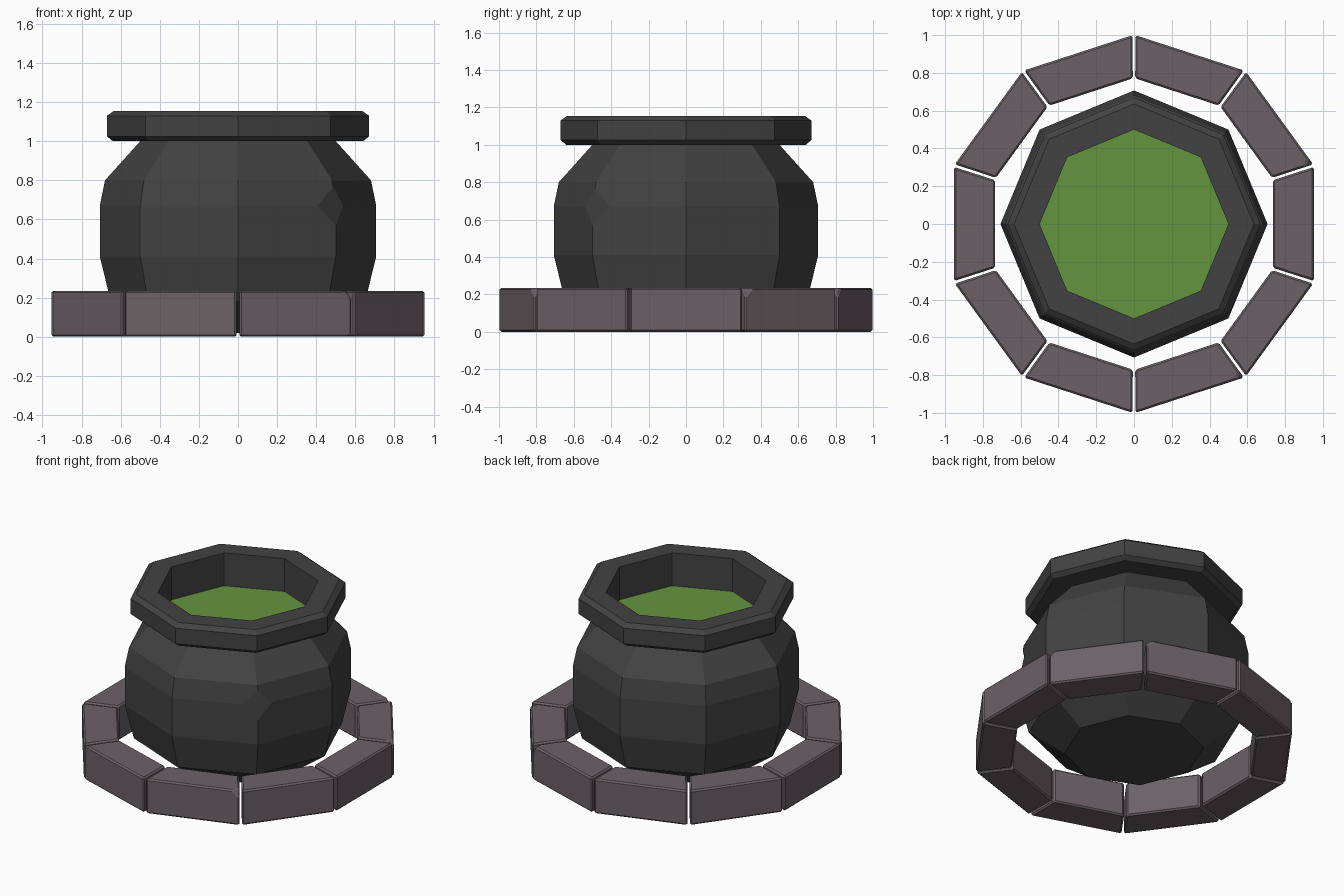
import bpy, bmesh
from math import sin, cos, pi, radians
from mathutils import Matrix, Vector

if "Cube" in bpy.data.objects:
    bpy.data.objects.remove(bpy.data.objects["Cube"])


def material(name, rgb):
    m = bpy.data.materials.new(name)
    m.diffuse_color = (*rgb, 1)
    m.use_nodes = True
    m.node_tree.nodes["Principled BSDF"].inputs["Base Color"].default_value = m.diffuse_color
    return m


IRON = material("iron", (0.055, 0.055, 0.055))
STONE = material("stone", (0.15, 0.12, 0.135))
BREW = material("green_liquid", (0.13, 0.30, 0.05))
SIDES = 8


def make_object(name, bm, mat):
    bmesh.ops.recalc_face_normals(bm, faces=bm.faces)
    me = bpy.data.meshes.new(name)
    bm.to_mesh(me)
    bm.free()
    me.materials.append(mat)
    ob = bpy.data.objects.new(name, me)
    bpy.context.collection.objects.link(ob)
    return ob


def chip(bm, point, size):
    """Cut off the corner nearest to a point."""
    v = min(bm.verts, key=lambda w: (w.co - Vector(point)).length)
    bmesh.ops.bevel(bm, geom=[v], offset=size, offset_type='OFFSET',
                    segments=1, profile=0.5, affect='VERTICES')


def lathe(profile, closed):
    """Octagonal rings joined along an (r, z) profile."""
    bm = bmesh.new()
    rings = [[bm.verts.new((r * cos(2 * pi * i / SIDES), r * sin(2 * pi * i / SIDES), z))
              for i in range(SIDES)] for r, z in profile]
    pairs = list(zip(rings, rings[1:]))
    if closed:
        pairs.append((rings[-1], rings[0]))
    else:
        bm.faces.new(rings[0])
    for a, b in pairs:
        for i in range(SIDES):
            j = (i + 1) % SIDES
            bm.faces.new((a[i], a[j], b[j], b[i]))
    return bm


# Pot body with one dented corner
bm = lathe([(0.43, 0.02), (0.65, 0.18), (0.707, 0.41), (0.707, 0.67),
            (0.68, 0.80), (0.50, 1.0)], False)
chip(bm, (0.5, -0.5, 0.67), 0.1)
make_object("pot_body", bm, IRON)

# Thick rim, its inner wall reaching down to the liquid
bm = lathe([(0.50, 0.93), (0.50, 1.0), (0.64, 1.0), (0.67, 1.025), (0.67, 1.13),
            (0.635, 1.155), (0.50, 1.155)], True)
make_object("pot_rim", bm, IRON)

# Liquid surface
bm = bmesh.new()
bmesh.ops.create_circle(bm, cap_ends=True, radius=0.5, segments=SIDES,
                        matrix=Matrix.Translation((0, 0, 0.932)))
# vertex on the x axis matches the pot
make_object("liquid", bm, BREW)

# Ring of ten wedge stones, a few with broken corners
CHIPPED = {1: -1, 2: -1, 8: 1}
for k in range(10):
    bm = bmesh.new()
    outline = [(0.735, -0.232), (0.953, -0.302), (0.953, 0.302), (0.735, 0.232)]
    base = bm.faces.new([bm.verts.new((x, y, 0)) for x, y in outline])
    top = bmesh.ops.extrude_face_region(bm, geom=[base])["geom"]
    bmesh.ops.translate(bm, vec=(0, 0, 0.235),
                        verts=[g for g in top if isinstance(g, bmesh.types.BMVert)])
    bmesh.ops.recalc_face_normals(bm, faces=bm.faces)
    if k in CHIPPED:
        chip(bm, (0.953, 0.302 * CHIPPED[k], 0.235), 0.045)
    bmesh.ops.bevel(bm, geom=bm.edges[:], offset=0.01, segments=1,
                    profile=0.5, affect='EDGES')
    bmesh.ops.rotate(bm, verts=bm.verts, cent=(0, 0, 0),
                     matrix=Matrix.Rotation(radians(36 * k), 3, 'Z'))
    make_object(f"hearth_stone_{k + 1}", bm, STONE)
